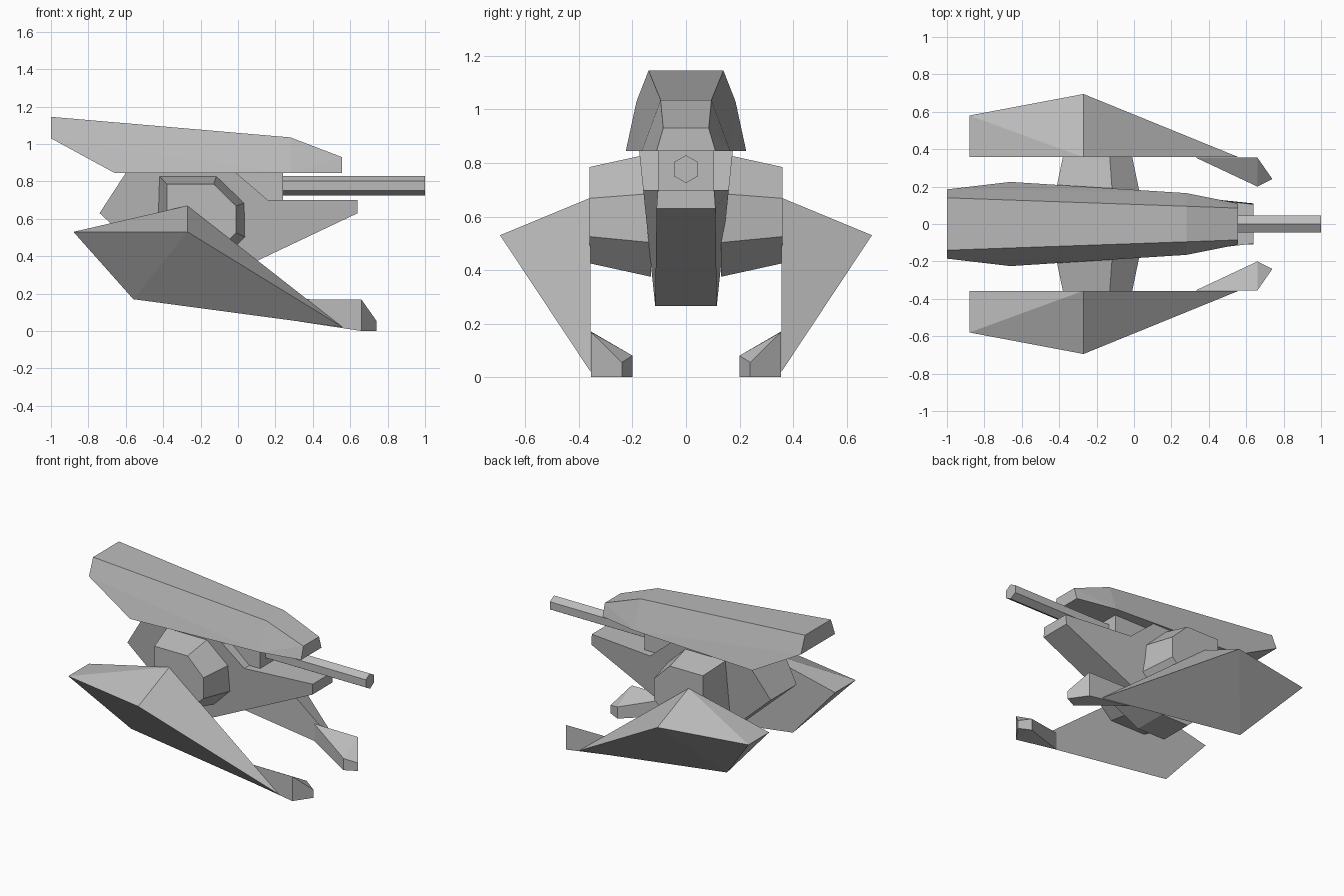
import bpy, bmesh, math

cube = bpy.data.objects.get("Cube")
if cube:
    bpy.data.objects.remove(cube, do_unlink=True)

grey = bpy.data.materials.new("plain_grey")
grey.use_nodes = True
COLOUR = (0.5, 0.5, 0.5, 1)
grey.diffuse_color = COLOUR
grey.node_tree.nodes["Principled BSDF"].inputs["Base Color"].default_value = COLOUR


def finish(name, bm):
    bmesh.ops.recalc_face_normals(bm, faces=bm.faces)
    mesh = bpy.data.meshes.new(name)
    bm.to_mesh(mesh)
    bm.free()
    mesh.materials.append(grey)
    obj = bpy.data.objects.new(name, mesh)
    bpy.context.collection.objects.link(obj)
    return obj


def faceted(name, points):
    """Convex solid around a few corner points, coplanar faces merged."""
    bm = bmesh.new()
    for p in points:
        bm.verts.new(p)
    bmesh.ops.convex_hull(bm, input=bm.verts)
    bmesh.ops.dissolve_limit(bm, angle_limit=math.radians(2),
                             verts=bm.verts, edges=bm.edges)
    return finish(name, bm)


def mirrored(points):
    return [(x, s * y, z) for s in (1, -1) for x, y, z in points]


def both_sides(name, points):
    for side, s in (("left", 1), ("right", -1)):
        faceted(f"{side}_{name}", [(x, s * y, z) for x, y, z in points])


# Upper shell: narrow roof edge, wide flat underside
faceted("upper_shell", mirrored([
    (-1, .14, 1.145), (.28, .095, 1.035), (.555, .085, .93),
    (-1, .185, 1.03), (-.66, .225, .845), (.28, .165, .845), (.555, .11, .845)]))

# Central body: side profile with its own half width at each corner
profile = [(-.6, .175, .845), (-.01, .175, .845), (.16, .16, .7), (.64, .105, .7),
           (.64, .11, .63), (-.13, .115, .265), (-.34, .115, .265), (-.74, .14, .63)]
bm = bmesh.new()
near = [bm.verts.new((x, -y, z)) for x, y, z in profile]
far = [bm.verts.new(p) for p in profile]
bm.faces.new(near)
bm.faces.new(far[::-1])
for i in range(len(profile)):
    j = (i + 1) % len(profile)
    bm.faces.new((near[i], far[i], far[j], near[j]))
finish("central_body", bm)

# Barrel mount under the shell
faceted("barrel_mount", mirrored(
    [(x, .105, z) for x in (-.05, .24) for z in (.69, .845)]))

# Six-sided barrel
ring = [math.radians(60 * i + 30) for i in range(6)]
faceted("barrel", [(x, .052 * math.cos(a), .777 + .052 * math.sin(a))
                   for x in (.2, 1) for a in ring])

# Side arms tapering outwards, chamfered at the front
section = [(-.38, .785), (-.13, .785), (-.01, .668), (-.01, .525),
           (-.115, .425), (-.38, .425)]
arm = [(x, .36, z) for x, z in section]
arm += [(-.195 + (x + .195) * 1.26, .13, .605 + (z - .605) * 1.28) for x, z in section]
both_sides("arm", arm)

# Swept leg blades with an outer ridge
both_sides("leg_blade", [(-.88, .357, .53), (-.27, .357, .67), (.56, .357, .02),
                         (-.56, .357, .17), (-.88, .58, .53), (-.27, .695, .53)])

# Inward-turned toes
both_sides("toe", [(.33, .355, .17), (.66, .355, .168), (.74, .24, .055), (.66, .2, .08),
                   (.33, .355, .05), (.66, .355, 0), (.74, .24, 0), (.66, .2, 0)])
